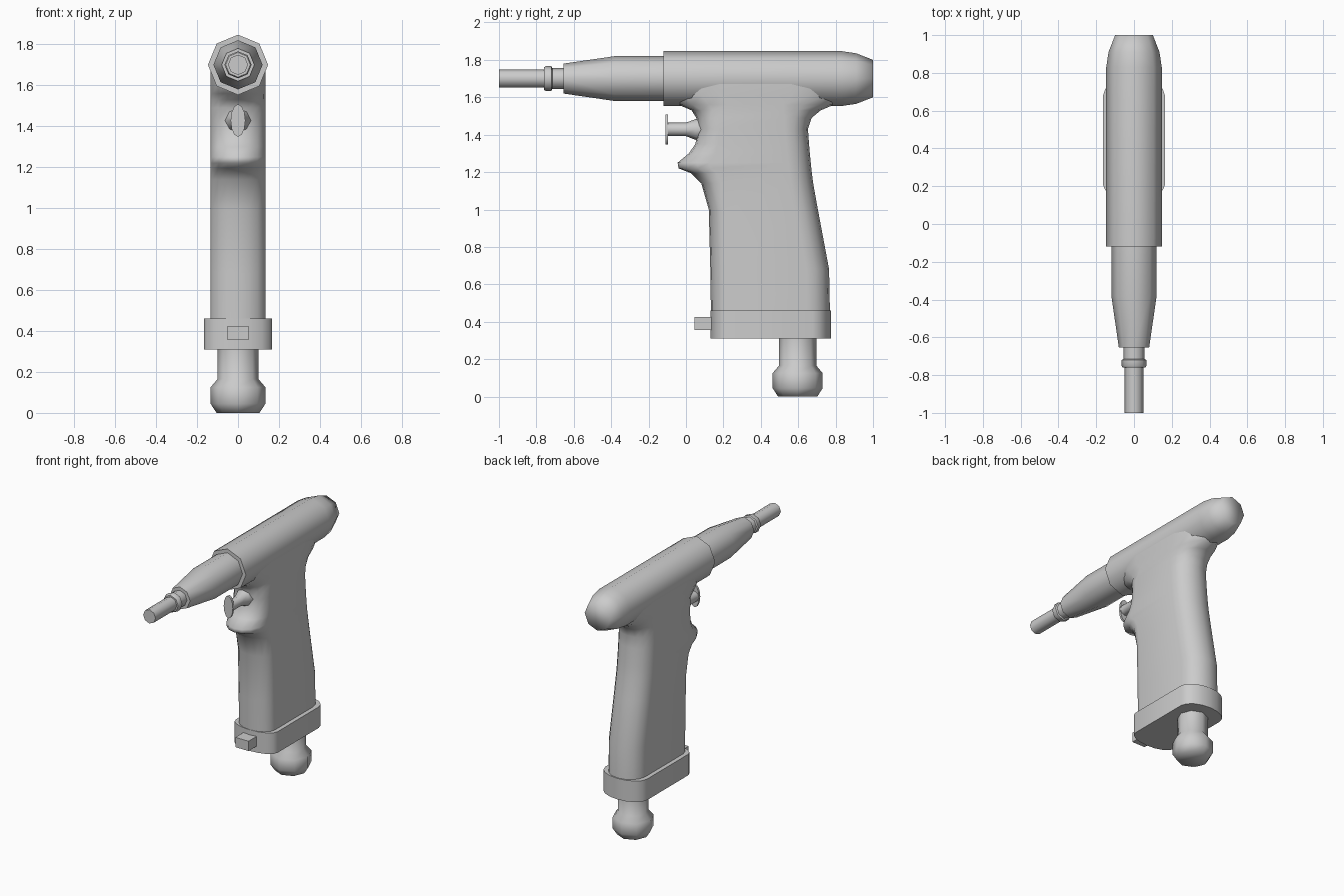
import bpy, bmesh
from math import sin, cos, pi, radians

if "Cube" in bpy.data.objects:
    bpy.data.objects.remove(bpy.data.objects["Cube"])


def finish(name, bm, angle=50):
    bmesh.ops.recalc_face_normals(bm, faces=bm.faces)
    me = bpy.data.meshes.new(name)
    bm.to_mesh(me)
    bm.free()
    ob = bpy.data.objects.new(name, me)
    bpy.context.collection.objects.link(ob)
    bpy.ops.object.select_all(action='DESELECT')
    ob.select_set(True)
    bpy.context.view_layer.objects.active = ob
    bpy.ops.object.shade_smooth_by_angle(angle=radians(angle))
    return ob


def loft(name, rings, angle=50):
    """Bridge a list of equal-length point rings and cap both ends."""
    bm = bmesh.new()
    vs = [[bm.verts.new(p) for p in ring] for ring in rings]
    n = len(vs[0])
    for a, b in zip(vs, vs[1:]):
        for i in range(n):
            j = (i + 1) % n
            bm.faces.new((a[i], a[j], b[j], b[i]))
    bm.faces.new(vs[0])
    bm.faces.new(vs[-1])
    return finish(name, bm, angle)


def turned(name, profile, axis, centre, n=8, squash=1.0, angle=50):
    """Turned part: profile of (position, radius) along the y or z axis."""
    rings = []
    for p, r in profile:
        ring = []
        for i in range(n):
            u, v = r * cos(2 * pi * i / n), r * sin(2 * pi * i / n)
            if axis == 'Y':
                ring.append((u * squash, p, centre + v))
            else:
                ring.append((u, centre + v, p))
        rings.append(ring)
    return loft(name, rings, angle)


def section(z, front, back, w, rf, rb, steps=4):
    """Horizontal grip section: flat sides, elliptical front and back."""
    half = []
    for i in range(steps + 1):
        t = pi / 2 * i / steps
        half.append((w * sin(t), front + rf * (1 - cos(t)), z))
    for i in range(steps, -1, -1):
        t = pi / 2 * i / steps
        half.append((w * sin(t), back - rb * (1 - cos(t)), z))
    return half + [(-x, y, h) for x, y, h in half[-2:0:-1]]


# Main barrel with rounded rear
turned("barrel", [(-0.12, 0.147), (0.83, 0.147), (0.91, 0.135), (1.0, 0.1)],
       'Y', 1.70, angle=75)

# Nozzle, collar and rod
turned("nozzle", [(-0.10, 0.12), (-0.38, 0.12), (-0.655, 0.08)], 'Y', 1.70)
turned("collar", [(-0.64, 0.056), (-0.715, 0.056), (-0.72, 0.066),
                  (-0.75, 0.066), (-0.76, 0.06)], 'Y', 1.70)
turned("rod", [(-0.74, 0.049), (-1.0, 0.049)], 'Y', 1.70)

# Grip with finger lip and flare into the barrel
grip = [  # z, front y, back y, front rounding, back rounding
    (0.33, 0.135, 0.772, 0.09, 0.12),
    (0.68, 0.13, 0.765, 0.09, 0.12),
    (1.00, 0.122, 0.705, 0.09, 0.12),
    (1.14, 0.082, 0.68, 0.11, 0.12),
    (1.195, 0.025, 0.673, 0.14, 0.12),
    (1.22, -0.04, 0.67, 0.17, 0.12),
    (1.25, -0.045, 0.667, 0.17, 0.12),
    (1.30, 0.015, 0.662, 0.14, 0.12),
    (1.35, 0.05, 0.658, 0.12, 0.12),
    (1.43, 0.065, 0.652, 0.11, 0.12),
    (1.49, 0.055, 0.672, 0.12, 0.14),
    (1.53, 0.03, 0.72, 0.18, 0.2),
    (1.56, -0.04, 0.79, 0.26, 0.27),
    (1.61, -0.08, 0.83, 0.26, 0.27),
    (1.68, -0.08, 0.83, 0.26, 0.27)]
loft("grip", [section(z, f, b, 0.135, rf, rb) for z, f, b, rf, rb in grip], 60)

# Wider collar at the foot of the grip
loft("grip_base", [section(z, 0.13, 0.776, 0.165, 0.08, 0.1)
                   for z in (0.31, 0.46)])

# Catch on the front of the base
bm = bmesh.new()
bmesh.ops.create_cube(bm, size=1)
for v in bm.verts:
    v.co = (v.co.x * 0.104, 0.105 + v.co.y * 0.12, 0.39 + v.co.z * 0.07)
finish("base_catch", bm, 30)

# Trigger stem and oval finger plate
turned("trigger_stem", [(-0.1, 0.036), (0.0, 0.036), (0.05, 0.055),
                        (0.1, 0.07)], 'Y', 1.428)
turned("trigger_plate", [(-0.11, 0.08), (-0.095, 0.08)], 'Y', 1.428,
       n=12, squash=0.45)

# Hose connector under the grip
turned("hose_connector", [(0.0, 0.105), (0.045, 0.134), (0.125, 0.134),
                          (0.165, 0.1), (0.33, 0.1)], 'Z', 0.597, angle=60)
